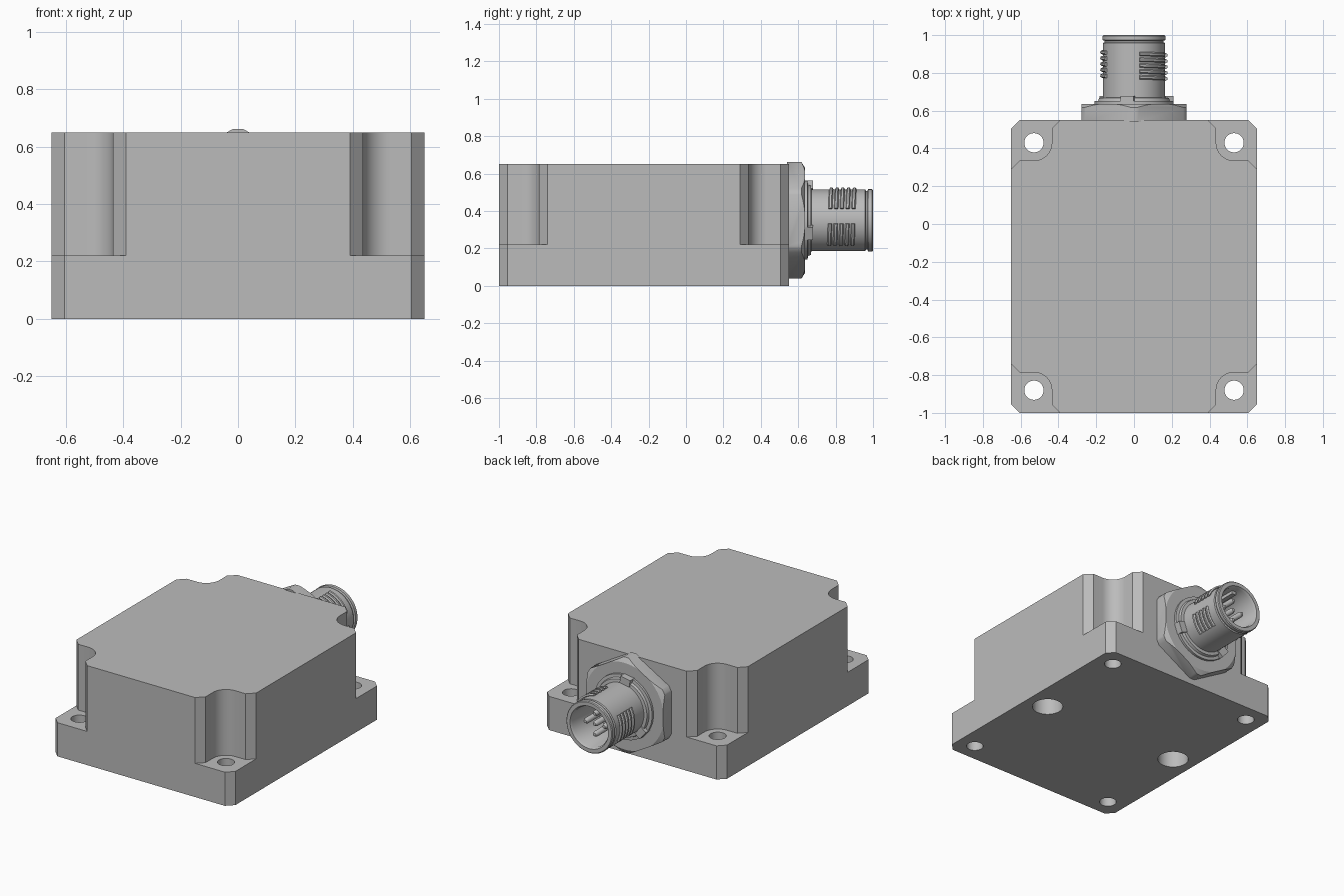
import bpy, bmesh
from math import sin, cos, pi, radians
from mathutils import Matrix, Vector

if "Cube" in bpy.data.objects:
    bpy.data.objects.remove(bpy.data.objects["Cube"])

grey = bpy.data.materials.new("housing grey")
grey.use_nodes = True
grey.diffuse_color = (0.5, 0.5, 0.5, 1)
grey.node_tree.nodes["Principled BSDF"].inputs["Base Color"].default_value = (0.5, 0.5, 0.5, 1)

MID_Y = -0.225      # centre of the housing
AXIS_Z = 0.35       # height of the connector axis


def activate(obj):
    bpy.ops.object.select_all(action='DESELECT')
    obj.select_set(True)
    bpy.context.view_layer.objects.active = obj


def finish(name, bm, at=(0, 0, 0)):
    bmesh.ops.recalc_face_normals(bm, faces=bm.faces)
    mesh = bpy.data.meshes.new(name)
    bm.to_mesh(mesh)
    bm.free()
    obj = bpy.data.objects.new(name, mesh)
    obj.location = at
    mesh.materials.append(grey)
    bpy.context.collection.objects.link(obj)
    return obj


def smooth(obj):
    activate(obj)
    bpy.ops.object.shade_smooth_by_angle(angle=radians(30))


def prism(name, outline, z0, z1, at=(0, 0, 0)):
    bm = bmesh.new()
    face = bm.faces.new([bm.verts.new((x, y, z0)) for x, y in outline])
    new = bmesh.ops.extrude_face_region(bm, geom=[face])["geom"]
    top = [v for v in new if isinstance(v, bmesh.types.BMVert)]
    bmesh.ops.translate(bm, verts=top, vec=(0, 0, z1 - z0))
    return finish(name, bm, at)


def circle(r, n, cx=0, cy=0):
    return [(cx + r * cos(2 * pi * i / n), cy + r * sin(2 * pi * i / n)) for i in range(n)]


def lathe(name, profile, at=(0, 0, AXIS_Z), steps=64):
    # Profile of (radius, y) points, turned around the y axis
    bm = bmesh.new()
    verts = [bm.verts.new((r, y, 0)) for r, y in profile]
    edges = [bm.edges.new(pair) for pair in zip(verts, verts[1:])]
    bmesh.ops.spin(bm, geom=verts + edges, cent=(0, 0, 0), axis=(0, 1, 0),
                   angle=2 * pi, steps=steps, use_merge=True)
    bmesh.ops.remove_doubles(bm, verts=bm.verts, dist=1e-5)
    return finish(name, bm, at)


def boolean(target, cutter, operation='DIFFERENCE'):
    cutter.hide_render = True
    mod = target.modifiers.new("cut", 'BOOLEAN')
    mod.operation, mod.object, mod.solver = operation, cutter, 'EXACT'
    activate(target)
    bpy.ops.object.modifier_apply(modifier=mod.name)
    bpy.data.objects.remove(cutter)


# Housing block with chamfered corners
hx, hy, c = 0.65, 0.775, 0.045
corner = [(hx, hy - c), (hx - c, hy)]
outline = (corner + [(-x, y) for x, y in reversed(corner)]
           + [(-x, -y) for x, y in corner] + [(x, -y) for x, y in reversed(corner)])
housing = prism("housing", outline, 0, 0.65, (0, MID_Y, 0))

# Rounded corner notches and screw holes
hole_x, hole_y, r = 0.53, 0.655, 0.095
arc = [(hole_x - r * cos(i * pi / 24), hole_y - r * sin(i * pi / 24)) for i in range(13)]
notch = ([(0.38, 0.9), (0.38, 0.785), (hole_x - r, 0.73)] + arc
         + [(0.605, hole_y - r), (0.66, 0.505), (0.8, 0.505), (0.8, 0.9)])
for sx in (-1, 1):
    for sy in (-1, 1):
        at = (0, MID_Y, 0)
        boolean(housing, prism("notch_cutter", [(x * sx, y * sy) for x, y in notch], 0.22, 0.8, at))
        boolean(housing, prism("screw_cutter", circle(0.051, 32, hole_x * sx, hole_y * sy), -0.1, 0.4, at))
    # Blind holes in the underside
    boolean(housing, prism("blind_cutter", circle(0.093, 40, 0.5 * sx, 0), -0.1, 0.18, (0, MID_Y, 0)))
smooth(housing)

# Hexagonal nut, its outer corners turned down to a cone
nut = prism("hex_nut", [(y, x) for x, y in circle(0.322, 6)], -0.635, -0.54)
nut.data.transform(Matrix.Rotation(pi / 2, 4, 'X'))
nut.location.z = AXIS_Z
turning = lathe("nut_turning", [(0, 0.5), (0.312, 0.5), (0.312, 0.617), (0.275, 0.64), (0, 0.64)])
boolean(nut, turning, 'INTERSECT')
smooth(nut)

# Hollow plug barrel with collar and end groove
barrel = lathe("connector_barrel", [
    (0, 0.62), (0.21, 0.62), (0.21, 0.65), (0.19, 0.652), (0.185, 0.668), (0.165, 0.67),
    (0.165, 0.958), (0.157, 0.962), (0.157, 0.97), (0.167, 0.974), (0.167, 0.995), (0.162, 1.0),
    (0.138, 1.0), (0.13, 0.985), (0.13, 0.73), (0, 0.73)])
smooth(barrel)

# Small locating tabs on the collar
for i, angle in enumerate((100, 220, 340)):
    a = radians(angle)
    bm = bmesh.new()
    bmesh.ops.create_cube(bm, size=1)
    bmesh.ops.scale(bm, verts=bm.verts, vec=(0.045, 0.05, 0.07))
    bmesh.ops.rotate(bm, verts=bm.verts, matrix=Matrix.Rotation(-a, 3, 'Y'))
    finish(f"collar_tab_{i + 1}", bm, (0.188 * cos(a), 0.653, AXIS_Z + 0.188 * sin(a)))

# Interrupted screw thread: short ribs in three sectors
for s, (start, end) in enumerate(((22, 80), (-50, -6), (150, 208))):
    curve = bpy.data.curves.new(f"thread_sector_{s + 1}", 'CURVE')
    curve.dimensions = '3D'
    curve.bevel_depth, curve.bevel_resolution, curve.use_fill_caps = 0.011, 1, True
    for rib in range(5):
        line = curve.splines.new('POLY')
        line.points.add(12)
        for k, p in enumerate(line.points):
            a = radians(start + (end - start) * k / 12)
            y = 0.77 + 0.031 * (rib + a / (2 * pi))
            p.co = (0.169 * cos(a), y, 0.169 * sin(a), 1)
    obj = bpy.data.objects.new(curve.name, curve)
    obj.location.z = AXIS_Z
    curve.materials.append(grey)
    bpy.context.collection.objects.link(obj)
    activate(obj)
    bpy.ops.object.convert(target='MESH')
    smooth(bpy.context.object)

# Contact pins: four around one in the centre
pins = [Vector((0, 0))] + [Vector((x, z)) for x, z in circle(0.068, 4)]
for i, p in enumerate(pins):
    pin = lathe(f"contact_pin_{i + 1}", [(0, 0.72), (0.018, 0.72), (0.018, 0.93), (0.01, 0.945), (0, 0.947)],
                (p.x, 0, AXIS_Z + p.y), 16)
    smooth(pin)

# Key rib inside the barrel
bm = bmesh.new()
bmesh.ops.create_cube(bm, size=1)
bmesh.ops.scale(bm, verts=bm.verts, vec=(0.03, 0.22, 0.03))
finish("key_rib", bm, (0.0, 0.84, AXIS_Z + 0.123))
